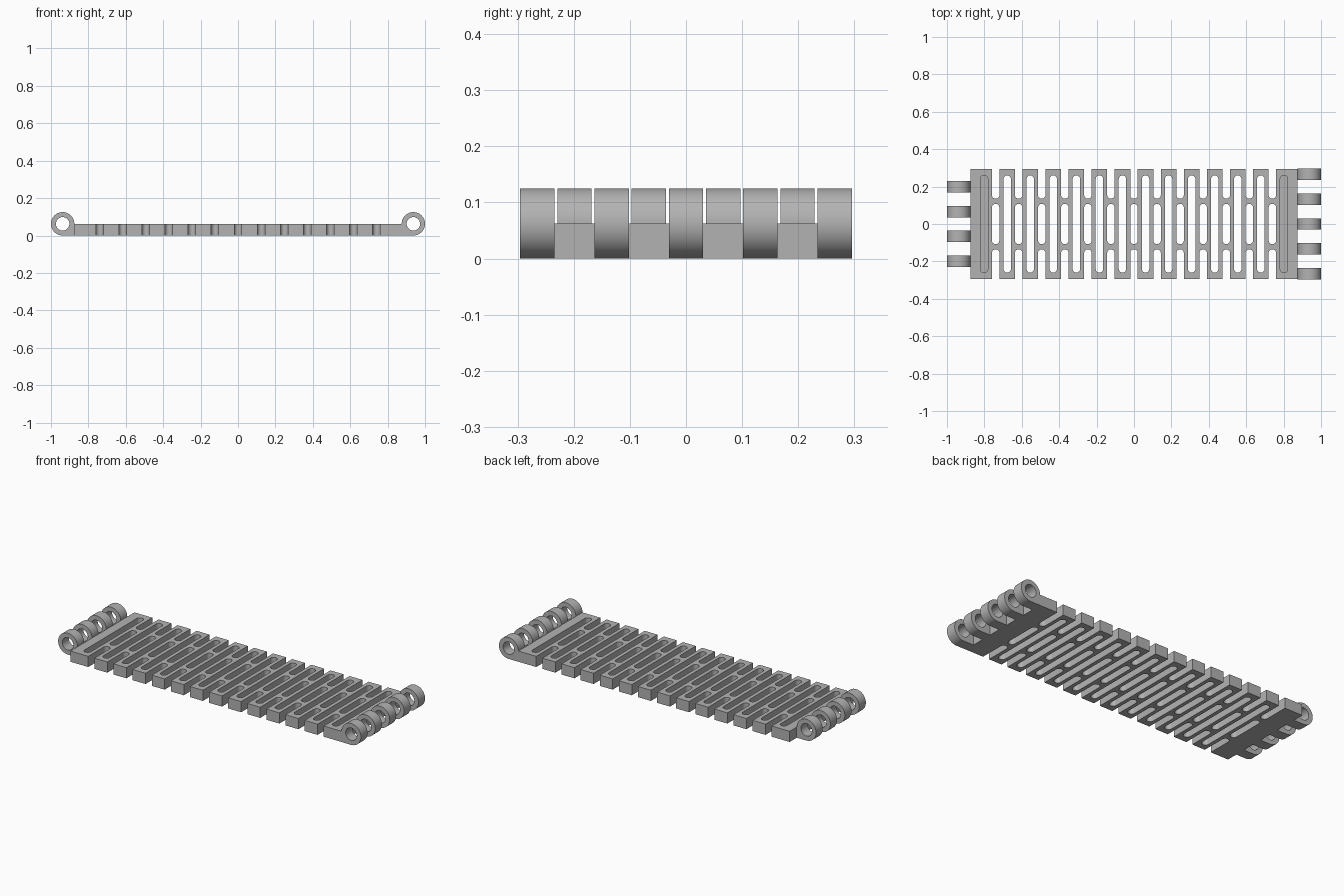
import bpy, bmesh, math

if "Cube" in bpy.data.objects:
    bpy.data.objects.remove(bpy.data.objects["Cube"], do_unlink=True)

END = 0.875        # plate half length
HALF_W = 0.295     # plate half width
THICK = 0.0625     # plate thickness, also knuckle radius
PITCH = 0.1233     # spacing of the flexure slots
SLOT_R = 0.02
BORE_R = 0.036

grey = bpy.data.materials.new("plain grey")
grey.use_nodes = True
grey.diffuse_color = (0.45, 0.45, 0.45, 1)
grey.node_tree.nodes["Principled BSDF"].inputs["Base Color"].default_value = grey.diffuse_color


def make_object(name, bm):
    bmesh.ops.recalc_face_normals(bm, faces=bm.faces)
    mesh = bpy.data.meshes.new(name)
    bm.to_mesh(mesh)
    bm.free()
    mesh.materials.append(grey)
    obj = bpy.data.objects.new(name, mesh)
    bpy.context.collection.objects.link(obj)
    return obj


def activate(obj):
    bpy.ops.object.select_all(action='DESELECT')
    obj.select_set(True)
    bpy.context.view_layer.objects.active = obj


def shade(obj):
    activate(obj)
    bpy.ops.object.shade_smooth_by_angle(angle=math.radians(30))


def add_slot(bm, x, y0, y1, z0, z1, steps=10):
    """Round-ended slot solid running along y."""
    outline = []
    for y, start in ((y1, 0), (y0, math.pi)):
        for i in range(steps + 1):
            a = start + math.pi * i / steps
            outline.append((x + SLOT_R * math.cos(a), y + SLOT_R * math.sin(a)))
    low = [bm.verts.new((px, py, z0)) for px, py in outline]
    high = [bm.verts.new((px, py, z1)) for px, py in outline]
    bm.faces.new(low)
    bm.faces.new(high)
    n = len(outline)
    for i in range(n):
        j = (i + 1) % n
        bm.faces.new((low[i], low[j], high[j], high[i]))


# Flat plate
bm = bmesh.new()
bmesh.ops.create_cube(bm, size=1)
for v in bm.verts:
    v.co = (v.co.x * 2 * END, v.co.y * 2 * HALF_W, (v.co.z + 0.5) * THICK)
plate = make_object("flexible_plate", bm)

# Slot pattern: long slots, with the outermost pair as blind pockets
bm = bmesh.new()
for i in range(14):
    pocket = i in (0, 13)
    add_slot(bm, (i - 6.5) * PITCH, -0.24, 0.24, 0.02 if pocket else -0.1, 0.2)
# Short centre slots and open edge notches between them
for i in range(13):
    x = (i - 6) * PITCH
    add_slot(bm, x, -0.088, 0.088, -0.1, 0.2)
    add_slot(bm, x, 0.155, 0.4, -0.1, 0.2)
    add_slot(bm, x, -0.4, -0.155, -0.1, 0.2)
cutter = make_object("slot_cutter", bm)
cutter.hide_render = True

cut = plate.modifiers.new("slots", 'BOOLEAN')
cut.operation = 'DIFFERENCE'
cut.solver = 'EXACT'
cut.object = cutter
activate(plate)
bpy.ops.object.modifier_apply(modifier=cut.name)
bpy.data.objects.remove(cutter, do_unlink=True)
shade(plate)


def knuckle(name, side, y, width=0.061, steps=48):
    """Hinge ring with a square lower corner where it meets the plate."""
    bm = bmesh.new()
    rings = []
    for yy in (y - width / 2, y + width / 2):
        outer, inner = [], []
        for i in range(steps):
            a = 2 * math.pi * i / steps
            c, s = math.cos(a), math.sin(a)
            r = THICK
            if c < 0 and s < 0:
                r /= max(-c, -s)
            for loop, rad in ((outer, r), (inner, BORE_R)):
                loop.append(bm.verts.new((side * (END + THICK + rad * c), yy, THICK + rad * s)))
        rings.append((outer, inner))
    (o0, i0), (o1, i1) = rings
    for i in range(steps):
        j = (i + 1) % steps
        for a, b in ((o0, i0), (i0, i1), (i1, o1), (o1, o0)):
            bm.faces.new((a[i], a[j], b[j], b[i]))
    shade(make_object(name, bm))


# Interleaving hinge knuckles: five on the left end, four on the right
for i in range(5):
    knuckle(f"left_knuckle_{i + 1}", 1, (i - 2) * 0.1325)
for i in range(4):
    knuckle(f"right_knuckle_{i + 1}", -1, (i - 1.5) * 0.1325)
